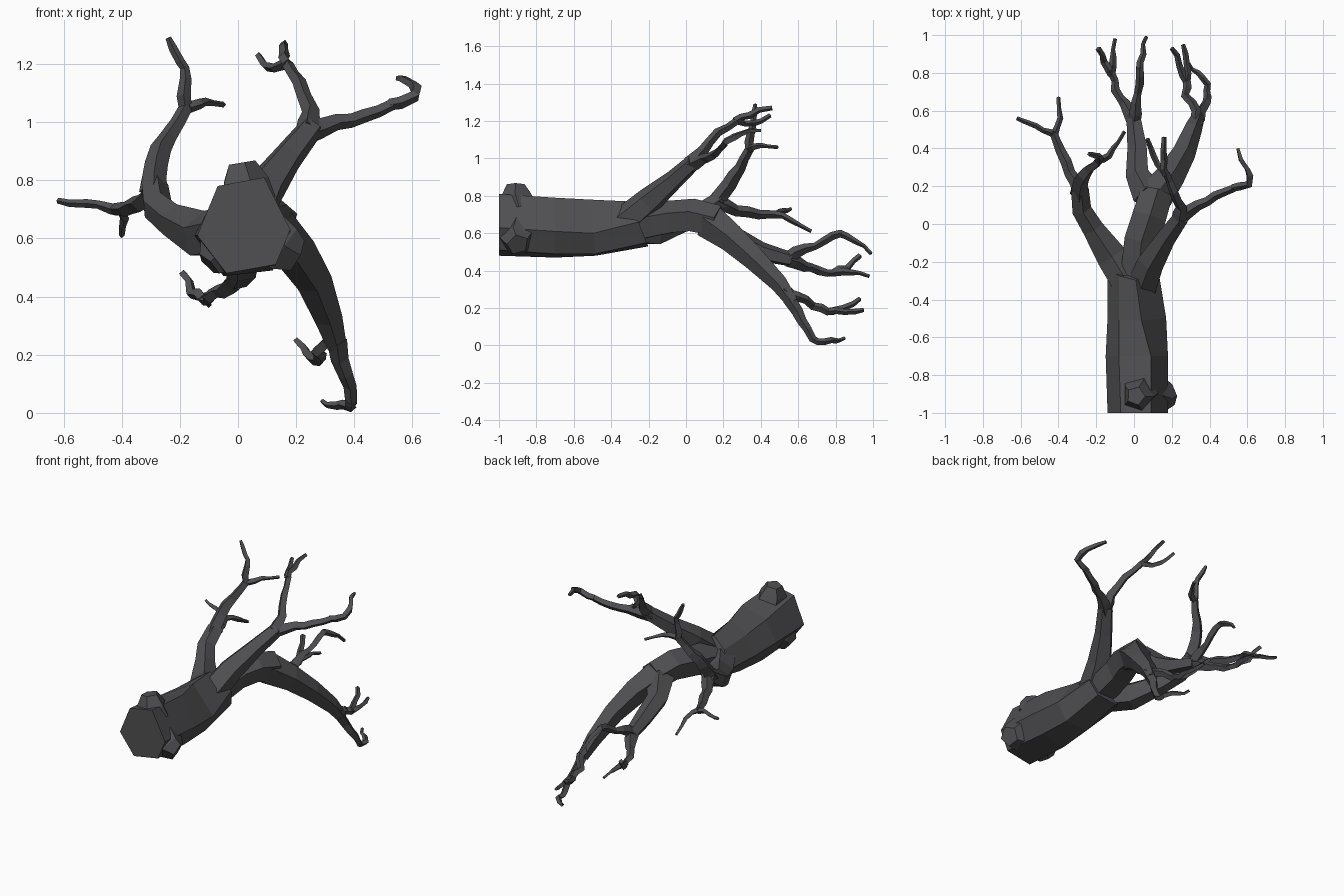
import bpy, bmesh, math, random
from mathutils import Vector

random.seed(4)
cube = bpy.data.objects.get("Cube")
if cube:
    bpy.data.objects.remove(cube)

bark = bpy.data.materials.new("dark_grey_bark")
bark.use_nodes = True
colour = (0.08, 0.08, 0.085, 1)
bark.diffuse_color = colour
bark.node_tree.nodes["Principled BSDF"].inputs["Base Color"].default_value = colour


def loft(name, rings):
    """Skin a closed, flat-shaded solid over rings of equal vertex count."""
    bm = bmesh.new()
    loops = [[bm.verts.new(p) for p in ring] for ring in rings]
    count = len(loops[0])
    for a, b in zip(loops, loops[1:]):
        for i in range(count):
            j = (i + 1) % count
            bm.faces.new((a[i], a[j], b[j], b[i]))
    bm.faces.new(loops[0])
    bm.faces.new(loops[-1])
    bmesh.ops.recalc_face_normals(bm, faces=bm.faces)
    mesh = bpy.data.meshes.new(name)
    bm.to_mesh(mesh)
    bm.free()
    mesh.materials.append(bark)
    obj = bpy.data.objects.new(name, mesh)
    bpy.context.collection.objects.link(obj)
    return obj


def limb(name, path, sides=5, kink=0.0, swell=0.0):
    """Tapered tube; path points are x, y, z, radius in hundredths."""
    nodes = [(Vector(p[:3]) / 100, p[3] / 100) for p in path]
    if kink:
        # Crooked, swollen or pinched joint in the middle of every stretch
        bent = [nodes[0]]
        for (p, r), (q, s) in zip(nodes, nodes[1:]):
            shift = Vector([random.uniform(-kink, kink) for _ in range(3)])
            girth = (r + s) / 2 * random.uniform(1 - swell, 1 + swell)
            bent += [((p + q) / 2 + shift, girth), (q, s)]
        nodes = bent
    rings, side = [], None
    for i, (point, radius) in enumerate(nodes):
        before = nodes[max(i - 1, 0)][0]
        after = nodes[min(i + 1, len(nodes) - 1)][0]
        along = (after - before).normalized()
        # Carry the frame along the path so the tube does not twist
        side = side or (Vector((0, 0, 1)) if abs(along.z) < 0.8 else Vector((1, 0, 0)))
        side = (side - along * side.dot(along)).normalized()
        other = along.cross(side)
        rings.append([point + radius * (side * math.cos(t) + other * math.sin(t))
                      for t in (math.tau * k / sides for k in range(sides))])
    return loft(name, rings)


def branch(name, path):
    return limb(name, path, sides=4, kink=0.006, swell=0.1)


def twig(name, path):
    return limb(name, path, sides=4, kink=0.01, swell=0.2)


# Trunk: six-sided, lying along y, ridge drifting sideways, slanted far end
sections = [
    (-1, 0, [(-7, 78), (9, 81), (18, 63), (13, 51), (-4, 48), (-14, 61)]),
    (-.7, 0, [(-8, 74), (9, 79), (18, 61), (12, 49), (-5, 47), (-15, 61)]),
    (-.5, -.1, [(-8, 72), (4, 78), (17, 60), (11, 49), (-4, 48), (-14, 60)]),
    (-.25, -.4, [(-8, 71), (1, 77), (13, 66), (10, 55), (-3, 53), (-14, 61)])]
loft("trunk", [[(x / 100, y + slant * (z / 100 - .65), z / 100) for x, z in ring]
               for y, slant, ring in sections])

# Root stubs flaring out of the trunk base
limb("root_stub_top", [(3, -89, 73, 10), (2, -91, 80, 8.5), (1, -91, 86, 5)])
limb("root_stub_low_right", [(-2, -89, 60, 10), (-7, -91, 54, 8.5), (-10, -92, 51, 5)])
limb("root_stub_low_left", [(10, -89, 60, 10), (16, -91, 56, 8.5), (20, -90, 54, 6)])

# Right limb
limb("right_limb", [(-2, -33, 63, 9), (-12, -17, 61, 8.5), (-22, -2, 66, 6),
                    (-28, 8, 71, 5.5), (-29, 19, 78, 5)])
branch("right_upper_branch", [(-29, 16, 76, 5), (-28, 23, 86, 4), (-24, 29, 95, 3),
                              (-18, 34, 105, 2.4)])
twig("right_upper_twig", [(-18, 34, 104, 2.2), (-18, 35, 115, 2), (-20, 36, 121, 1.6), (-24, 37, 129, 1)])
twig("right_upper_side_twig", [(-17, 34, 105, 2), (-11, 40, 107, 1.4), (-5, 49, 106, 1)])
branch("right_outer_branch", [(-28, 16, 77, 4.5), (-34, 27, 72, 3), (-39, 39, 70, 2.6),
                              (-43, 49, 70, 2)])
twig("right_outer_twig", [(-43, 48, 70, 2), (-52, 52, 72, 1.5), (-62, 56, 73, 1)])
twig("right_outer_side_twig", [(-42, 48, 70, 2), (-39, 56, 67, 1.6), (-40, 67, 61, 1)])

# Upper left limb
limb("upper_limb", [(4, -33, 66, 8.5), (9, -20, 77, 7.5), (17, -7, 88, 5.5), (25, 4, 98, 4.5)])
branch("upper_outer_branch", [(23, 2, 96, 4.2), (34, 10, 100, 2.8), (43, 15, 102, 2.4), (53, 19, 106, 2)])
twig("upper_outer_twig", [(52, 19, 106, 2), (61, 21, 109, 2), (60, 29, 113, 1.6), (55, 40, 115, 1)])
branch("upper_inner_branch", [(24, 2, 97, 4.2), (25, 9, 104, 3), (21, 17, 114, 2.4), (17, 27, 120, 2)])
twig("upper_inner_twig", [(17, 26, 120, 2), (16, 34, 123, 1.9), (16, 46, 127, 1.3)])
twig("upper_inner_side_twig", [(16, 28, 120, 2), (10, 37, 119, 1.6), (7, 45, 123, 1.2)])

# Lower limb that continues the trunk and forks in two
limb("lower_limb", [(2, -30, 64, 10), (4, -8, 68, 9.5), (8, 4, 69, 9.5), (12, 17, 66, 9)])
limb("lower_left_branch", [(10, 13, 66, 10), (19, 25, 57, 8), (26, 37, 46, 6.5),
                           (31, 50, 33, 5), (34, 57, 23, 3.5)])
twig("lower_left_twig", [(34, 55, 25, 3.5), (37, 62, 13, 2.6), (39, 68, 3, 2)])
twig("lower_left_tip", [(39, 67, 4, 2), (39, 74, 2, 1.8), (34, 80, 2.5, 1.5), (29, 85, 4, .9)])
twig("lower_left_side_twig", [(33, 52, 30, 3.5), (33, 60, 26, 2.6), (27, 68, 21, 2.2), (28, 76, 18, 2)])
twig("lower_left_side_tip", [(28, 75, 18, 1.9), (24, 84, 20, 1.7), (20, 93, 25, 1.2)])
twig("lower_left_end_twig", [(28, 75, 18, 1.9), (28, 84, 18, 1.6), (26, 95, 19, 1.1)])

# Middle branch under the fork
limb("middle_branch", [(8, 15, 64, 9), (2, 26, 57, 6.5), (2, 40, 50, 5.5), (0, 56, 46, 4)])
twig("middle_low_twig", [(0, 54, 46, 3.8), (-5, 64, 42, 2.8), (-10, 71, 40, 2.4), (-12, 80, 39, 2)])
twig("middle_low_tip", [(-12, 79, 39, 2), (-11, 89, 39, 1.6), (-10, 98, 37, 1)])
twig("middle_low_side_tip", [(-12, 79, 39, 2), (-16, 86, 41, 1.9), (-19, 93, 48, 1.5)])
twig("middle_high_twig", [(0, 54, 46, 3.5), (1, 64, 52, 2.6), (3, 74, 56, 2.2), (3, 83, 60, 2)])
twig("middle_high_tip", [(3, 82, 60, 2), (5, 90, 56, 1.6), (6.5, 99, 49, 1)])
